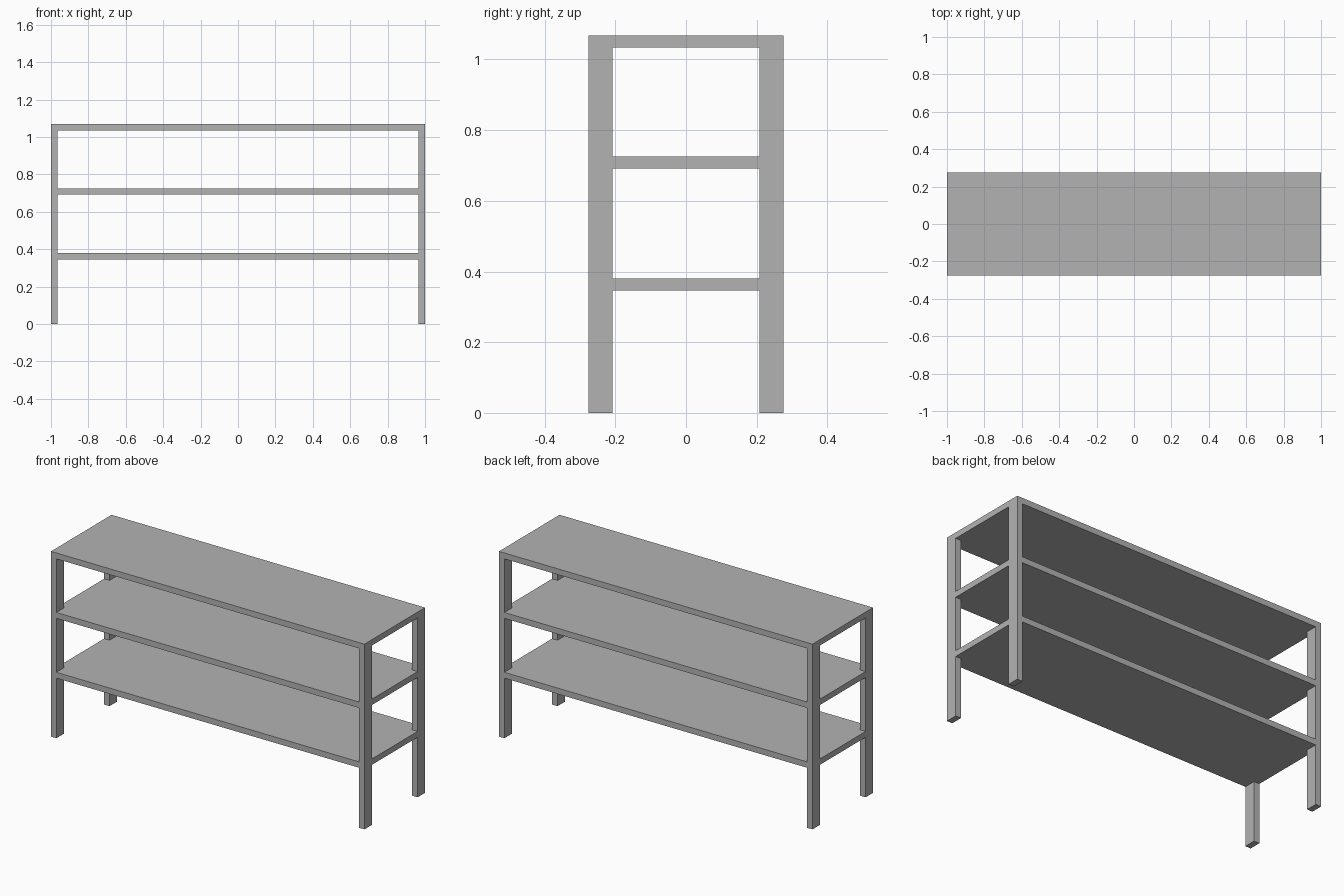
import bpy
import bmesh

HALF_X, HALF_Y = 1.0, 0.276
LEG_X, LEG_Y = 0.035, 0.068
THICK = 0.034
SHELF_TOPS = {"lower_shelf": 0.38, "middle_shelf": 0.725}
HEIGHT = 1.068

cube = bpy.data.objects.get("Cube")
if cube:
    bpy.data.objects.remove(cube, do_unlink=True)

# Single grey material
grey = bpy.data.materials.new("plain_grey")
grey.use_nodes = True
colour = (0.45, 0.45, 0.45, 1)
grey.diffuse_color = colour
grey.node_tree.nodes["Principled BSDF"].inputs["Base Color"].default_value = colour


def prism(name, outline, bottom, top):
    """Extrude a flat outline upwards from bottom to top."""
    bm = bmesh.new()
    face = bm.faces.new([bm.verts.new((x, y, bottom)) for x, y in outline])
    new = bmesh.ops.extrude_face_region(bm, geom=[face])["geom"]
    verts = [v for v in new if isinstance(v, bmesh.types.BMVert)]
    bmesh.ops.translate(bm, verts=verts, vec=(0, 0, top - bottom))
    bmesh.ops.recalc_face_normals(bm, faces=bm.faces)
    mesh = bpy.data.meshes.new(name)
    bm.to_mesh(mesh)
    bm.free()
    mesh.materials.append(grey)
    obj = bpy.data.objects.new(name, mesh)
    bpy.context.collection.objects.link(obj)
    return obj


def rectangle(x0, x1, y0, y1):
    return [(x0, y0), (x1, y0), (x1, y1), (x0, y1)]


# Top board covers the whole frame
prism("top_board", rectangle(-HALF_X, HALF_X, -HALF_Y, HALF_Y), HEIGHT - THICK, HEIGHT)

# Shelves are notched at the corners to fit flush around the legs
ix, iy = HALF_X - LEG_X, HALF_Y - LEG_Y
notched = []
for sx, sy in ((1, 1), (-1, 1), (-1, -1), (1, -1)):
    corner = [(sx * HALF_X, sy * iy), (sx * ix, sy * iy), (sx * ix, sy * HALF_Y)]
    notched += corner if sx * sy > 0 else corner[::-1]
for name, top in SHELF_TOPS.items():
    prism(name, notched, top - THICK, top)

# Four legs
for side, sx in (("left", 1), ("right", -1)):
    for end, sy in (("front", -1), ("back", 1)):
        x0, x1 = sorted((sx * ix, sx * HALF_X))
        y0, y1 = sorted((sy * iy, sy * HALF_Y))
        prism(f"{end}_{side}_leg", rectangle(x0, x1, y0, y1), 0, HEIGHT - THICK)
